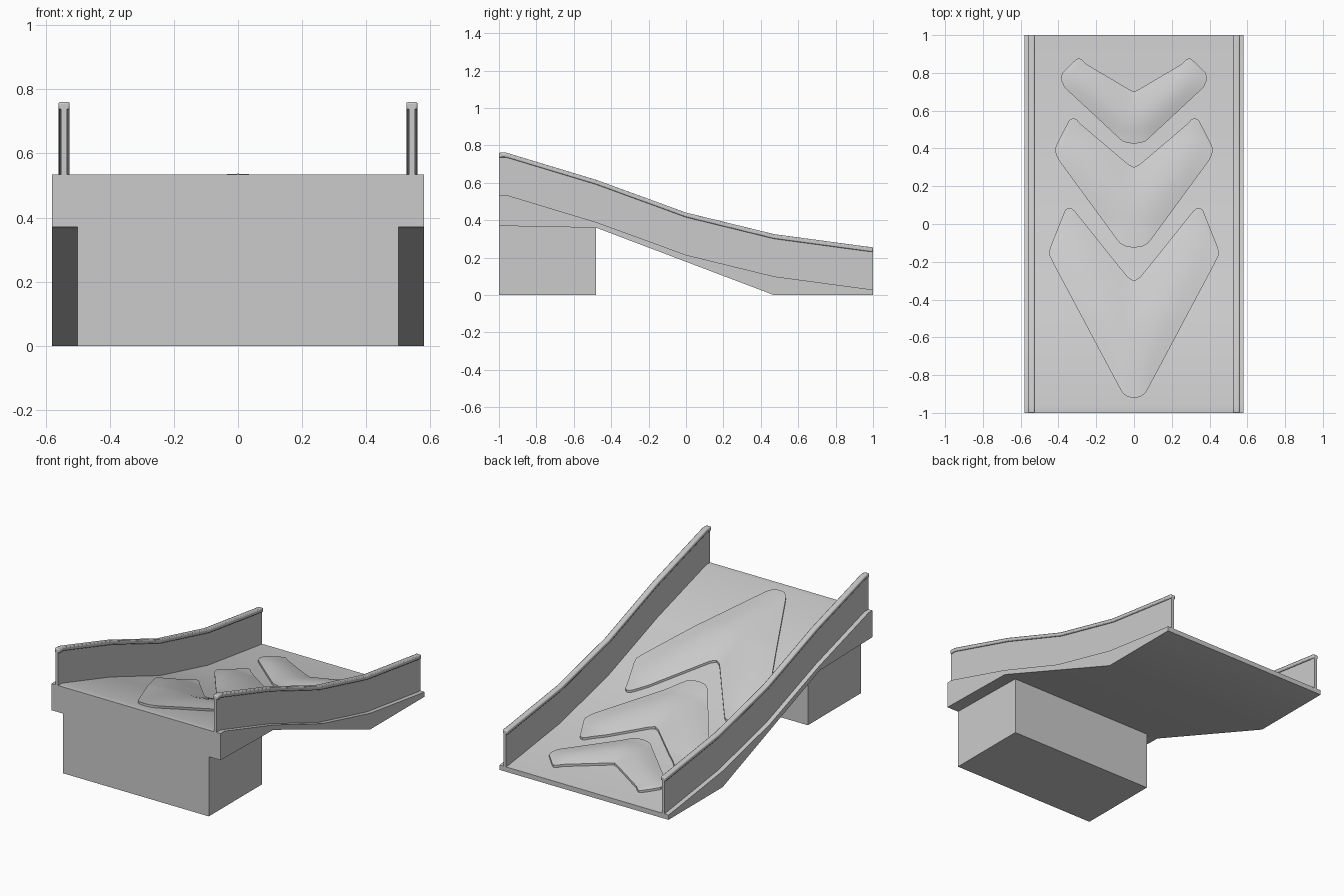
import bpy
import bmesh
import math

cube = bpy.data.objects.get("Cube")
if cube:
    bpy.data.objects.remove(cube, do_unlink=True)

grey = bpy.data.materials.new("plain_grey")
grey.use_nodes = True
grey.diffuse_color = (0.6, 0.6, 0.6, 1)
grey.node_tree.nodes["Principled BSDF"].inputs["Base Color"].default_value = (0.6, 0.6, 0.6, 1)

# Slope of the riding surface as (y, z)
SLOPE = [(-1, 0.535), (-0.96, 0.535), (-0.48, 0.39), (0, 0.215),
         (0.47, 0.1), (0.96, 0.034), (1, 0.03)]


def deck_height(y):
    for (ya, za), (yb, zb) in zip(SLOPE, SLOPE[1:]):
        if y <= yb:
            return za + (zb - za) * (y - ya) / (yb - ya)
    return SLOPE[-1][1]


def finish(name, bm):
    bmesh.ops.recalc_face_normals(bm, faces=bm.faces)
    mesh = bpy.data.meshes.new(name)
    bm.to_mesh(mesh)
    bm.free()
    mesh.materials.append(grey)
    obj = bpy.data.objects.new(name, mesh)
    bpy.context.collection.objects.link(obj)
    bpy.ops.object.select_all(action="DESELECT")
    obj.select_set(True)
    bpy.context.view_layer.objects.active = obj
    bpy.ops.object.shade_smooth_by_angle(angle=math.radians(30))
    return obj


def extrude_profile(name, profile, x0, x1):
    """Extrude a closed (y, z) side profile across x."""
    bm = bmesh.new()
    face = bm.faces.new([bm.verts.new((x0, y, z)) for y, z in profile])
    moved = bmesh.ops.extrude_face_region(bm, geom=[face])["geom"]
    verts = [v for v in moved if isinstance(v, bmesh.types.BMVert)]
    bmesh.ops.translate(bm, verts=verts, vec=(x1 - x0, 0, 0))
    return finish(name, bm)


def raised(low, high):
    """Closed band that follows the slope between two offsets."""
    return ([(y, z + high) for y, z in SLOPE]
            + [(y, z + low) for y, z in reversed(SLOPE)])


# Ramp deck and its support block
underside = [(1, 0), (0.47, 0), (-0.48, 0.36), (-1, 0.37)]
extrude_profile("ramp_deck", SLOPE + underside, -0.58, 0.58)
extrude_profile("support_block",
                [(-1, 0), (-0.48, 0), (-0.48, 0.37), (-1, 0.38)], -0.5, 0.5)

# Side walls with rounded caps
for side, s in (("left", 1), ("right", -1)):
    extrude_profile(side + "_wall", raised(-0.01, 0.21), s * 0.534, s * 0.552)
    cap = extrude_profile(side + "_wall_cap", raised(0.201, 0.226), s * 0.525, s * 0.56)
    bevel = cap.modifiers.new("rounded_edges", "BEVEL")
    bevel.width = 0.006
    bevel.segments = 2
    bevel.limit_method = "ANGLE"
    bevel.angle_limit = math.radians(50)


def resample(points, count):
    """Points at even distances along a polyline."""
    lengths = [math.dist(a, b) for a, b in zip(points, points[1:])]
    result = []
    for i in range(count + 1):
        d = sum(lengths) * i / count
        for a, b, step in zip(points, points[1:], lengths):
            if d <= step + 1e-6:
                f = d / step
                result.append((a[0] + (b[0] - a[0]) * f, a[1] + (b[1] - a[1]) * f))
                break
            d -= step
    return result


def chevron(name, tip, shoulder, corner, wing, notch):
    """Swelling arrow pad lofted between its inner and outer edges."""
    (sx, sy), (cx, cy), (wx, wy) = shoulder, corner, wing
    outer = [(0, tip), (sx * 0.5, tip + 0.005), (sx * 0.8, tip + (sy - tip) * 0.5),
             (sx, sy), (cx - 0.02, cy - 0.045), (cx, cy), (cx - 0.008, cy + 0.03)]
    inner = [(0, notch), (0.03, notch + 0.015), (wx - 0.04, wy - 0.03),
             (wx - 0.02, wy - 0.007), (wx, wy), (wx + 0.02, wy - 0.015)]
    steps, across = 28, 14
    right = list(zip(resample(outer, steps), resample(inner, steps)))
    left = [((-o[0], o[1]), (-i[0], i[1])) for o, i in right[:0:-1]]
    bm = bmesh.new()
    rows = []
    sections = left + right
    for k, (o, i) in enumerate(sections):
        t = abs(k - steps) / steps
        row = []
        for j in range(across + 1):
            f = j / across
            x, y = o[0] + (i[0] - o[0]) * f, o[1] + (i[1] - o[1]) * f
            swell = 0.02 * math.sin(math.pi * f) * (1 - t ** 4)
            row.append(bm.verts.new((x, y, deck_height(y) + 0.014 + swell)))
        rows.append(row)
    for a, b in zip(rows, rows[1:]):
        for j in range(across):
            bm.faces.new((a[j], a[j + 1], b[j + 1], b[j]))
    # Thin skirt down into the deck
    rim = [e for e in bm.edges if e.is_boundary]
    moved = bmesh.ops.extrude_edge_only(bm, edges=rim)["geom"]
    for v in moved:
        if isinstance(v, bmesh.types.BMVert):
            v.co.z -= 0.02
    finish(name, bm)


# Three arrow pads, growing towards the high end
chevron("front_arrow_pad", -0.92, (0.075, -0.87), (0.452, -0.155), (0.345, 0.088), -0.3)
chevron("middle_arrow_pad", -0.125, (0.085, -0.09), (0.42, 0.385), (0.325, 0.562), 0.3)
chevron("back_arrow_pad", 0.425, (0.075, 0.45), (0.388, 0.768), (0.295, 0.878), 0.7)
